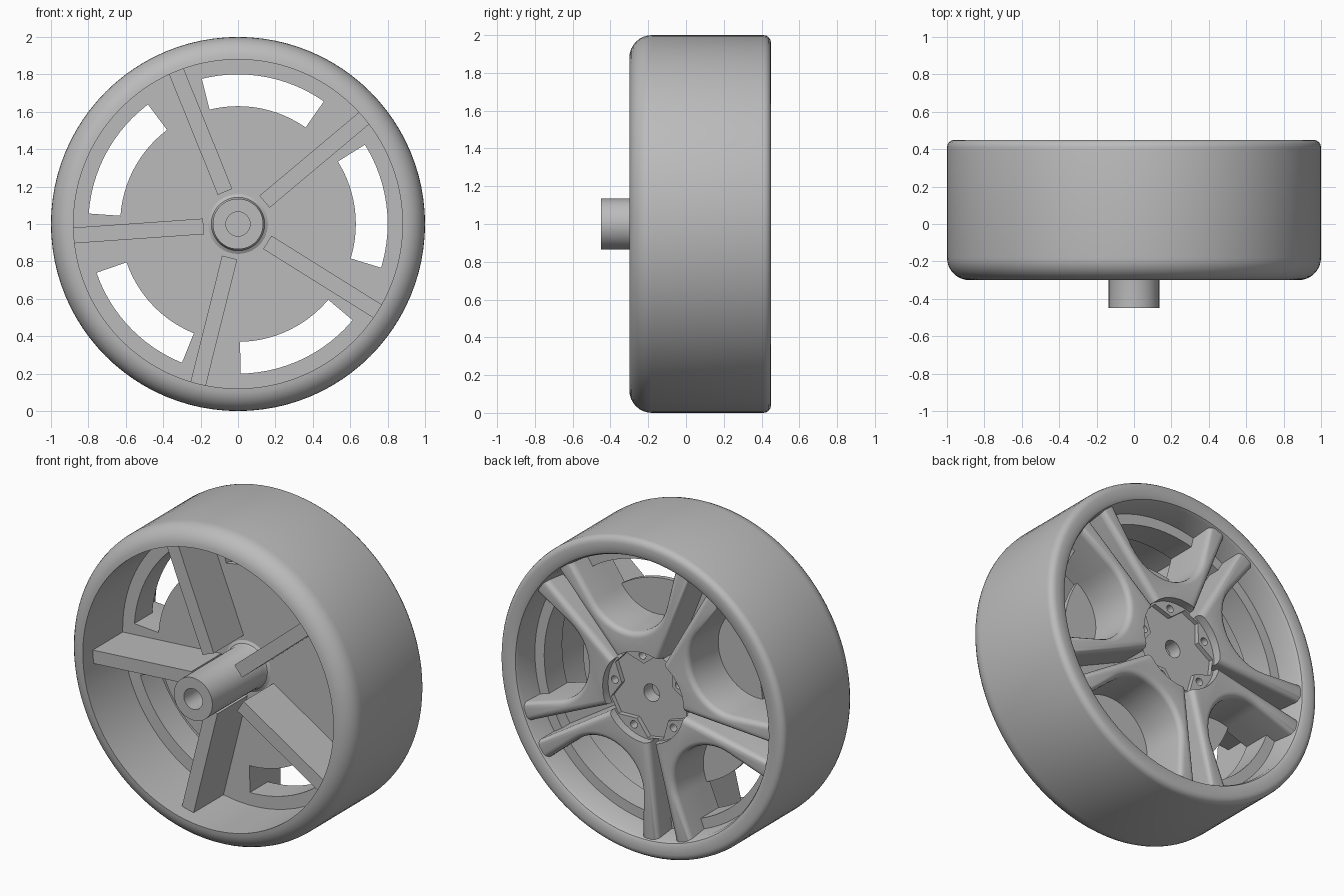
import bpy, bmesh
from math import sin, cos, pi, radians, sqrt

if "Cube" in bpy.data.objects:
    bpy.data.objects.remove(bpy.data.objects["Cube"], do_unlink=True)

STEP = radians(72)       # five-fold repeat
POCKET = radians(79.5)   # centre of the first window
SPOKE = radians(115.5)   # centre of the first split spoke
RIB = radians(112)       # centre of the first stiffening rib
HALF = radians(24.5)     # half angle of a window

grey = bpy.data.materials.new("wheel_grey")
grey.use_nodes = True
grey.diffuse_color = (0.5, 0.5, 0.5, 1)
grey.node_tree.nodes["Principled BSDF"].inputs["Base Color"].default_value = (0.5, 0.5, 0.5, 1)


def finish(name, bm, smooth=True):
    bmesh.ops.remove_doubles(bm, verts=bm.verts, dist=0.0001)
    bmesh.ops.recalc_face_normals(bm, faces=bm.faces)
    mesh = bpy.data.meshes.new(name)
    bm.to_mesh(mesh)
    bm.free()
    mesh.materials.append(grey)
    ob = bpy.data.objects.new(name, mesh)
    ob.location.z = 1
    bpy.context.collection.objects.link(ob)
    if smooth:
        shade(ob)
    return ob


def activate(ob):
    bpy.ops.object.select_all(action='DESELECT')
    ob.select_set(True)
    bpy.context.view_layer.objects.active = ob


def shade(ob):
    activate(ob)
    bpy.ops.object.shade_smooth_by_angle(angle=radians(32))


def lathe(name, profile, closed=True, steps=96):
    """Spin (radius, y) points around the axle."""
    bm = bmesh.new()
    vs = [bm.verts.new((r, y, 0)) for r, y in profile]
    pairs = list(zip(vs, vs[1:])) + ([(vs[-1], vs[0])] if closed else [])
    es = [bm.edges.new(p) for p in pairs]
    bmesh.ops.spin(bm, geom=vs + es, cent=(0, 0, 0), axis=(0, 1, 0),
                   angle=2 * pi, steps=steps, use_merge=False)
    return finish(name, bm)


def prism(name, outline, y0, y1, bevel=0, smooth=True):
    """Extrude an (x, z) outline along y, optionally rounding the back edge."""
    bm = bmesh.new()
    face = bm.faces.new([bm.verts.new((x, y0, z)) for x, z in outline])
    new = bmesh.ops.extrude_face_region(bm, geom=[face])["geom"]
    top = [g for g in new if isinstance(g, bmesh.types.BMVert)]
    bmesh.ops.translate(bm, verts=top, vec=(0, y1 - y0, 0))
    bmesh.ops.recalc_face_normals(bm, faces=bm.faces)
    if bevel:
        edges = [e for e in bm.edges if all(v.co.y > y1 - 0.001 for v in e.verts)]
        bmesh.ops.bevel(bm, geom=edges, offset=bevel, segments=4, profile=0.5,
                        affect='EDGES', clamp_overlap=False)
    return finish(name, bm, smooth)


def polar(r, a):
    return (r * cos(a), r * sin(a))


def circle(r, n, cx=0, cz=0):
    return [(cx + r * cos(2 * pi * i / n), cz + r * sin(2 * pi * i / n)) for i in range(n)]


def along(a, r, side):
    """Point at distance r along direction a, shifted sideways."""
    return (r * cos(a) - side * sin(a), r * sin(a) + side * cos(a))


def cut(ob, cutter):
    activate(ob)
    mod = ob.modifiers.new("cut", 'BOOLEAN')
    mod.operation = 'DIFFERENCE'
    mod.solver = 'EXACT'
    mod.object = cutter
    bpy.ops.object.modifier_apply(modifier=mod.name)
    bpy.data.objects.remove(cutter, do_unlink=True)


def star(outer, groove):
    """Five spokes separated by U-shaped windows, each split by a groove."""
    c = 0.684
    rad = c * sin(HALF)
    pts = []
    for k in range(5):
        p, s = POCKET + k * STEP, SPOKE + k * STEP
        pts.append(polar(outer, p - HALF))
        for i in range(19):   # rounded inner end of the window
            t = -pi / 2 - HALF - (pi - 2 * HALF) * i / 18 + 2 * HALF
            t = p - (pi / 2 + HALF) - (pi - 2 * HALF) * i / 18
            pts.append((c * cos(p) + rad * cos(t), c * sin(p) + rad * sin(t)))
        pts.append(polar(outer, p + HALF))
        if groove:
            pts += [along(s, outer, -0.065), along(s, 0.27, -0.018),
                    along(s, 0.27, 0.018), along(s, outer, 0.065)]
        else:
            pts.append(polar(outer, s))
    return pts


# Rim barrel with rounded shoulders and an inner lip
front_round = [(0.88 + 0.12 * sin(t), -0.18 - 0.12 * cos(t))
               for t in [i * pi / 16 for i in range(9)]]
back_round = [(0.96 + 0.04 * cos(t), 0.41 + 0.04 * sin(t))
              for t in [i * pi / 8 for i in range(5)]]
lathe("rim", front_round + back_round +
      [(0.91, 0.45), (0.89, 0.44), (0.88, 0.42), (0.865, 0.28), (0.80, 0.28),
       (0.80, 0.10), (0.88, 0.10)])

# Inner disc closing the bottom of the windows
lathe("inner_disc", [(0, 0.10), (0.63, 0.10), (0.63, 0.13), (0, 0.13)])

# Axle tube with a blind bore and a small fillet at its root
lathe("axle_tube", [(0, -0.15), (0.065, -0.15), (0.065, -0.45), (0.135, -0.45),
                    (0.135, 0.07), (0.143, 0.09), (0.16, 0.10), (0.16, 0.12),
                    (0, 0.12)], steps=48)

# Spoke base, the floor of the grooves
prism("spoke_base", star(0.85, False), 0.10, 0.20)

# Split spokes with rounded edges
spokes = prism("spokes", star(0.93, True), 0.19, 0.43, bevel=0.034)

# Hub recess, leaving five lug tabs, then the centre and lug holes
cut(spokes, prism("recess_cutter", circle(0.285, 40), 0.375, 0.6))
tabs = []
for k in range(5):
    tabs += [polar(0.275, SPOKE + k * STEP - 0.2), polar(0.275, SPOKE + k * STEP + 0.2),
             polar(0.19, POCKET + (k + 1) * STEP)]
cut(spokes, prism("tab_cutter", tabs, 0.345, 0.6))
cut(spokes, prism("bore_cutter", circle(0.055, 24), 0.26, 0.6))
for k in range(5):
    x, z = polar(0.24, POCKET + k * STEP)
    cut(spokes, prism("lug_cutter", circle(0.024, 16, x, z), 0.28, 0.6))
shade(spokes)

# Radial stiffening ribs on the open side
for k in range(5):
    a = RIB + k * STEP
    prism("rib_%d" % (k + 1), [along(a, 0.185, -0.042), along(a, 0.89, -0.042),
                               along(a, 0.89, 0.042), along(a, 0.185, 0.042)],
          -0.20, 0.11, smooth=False)
